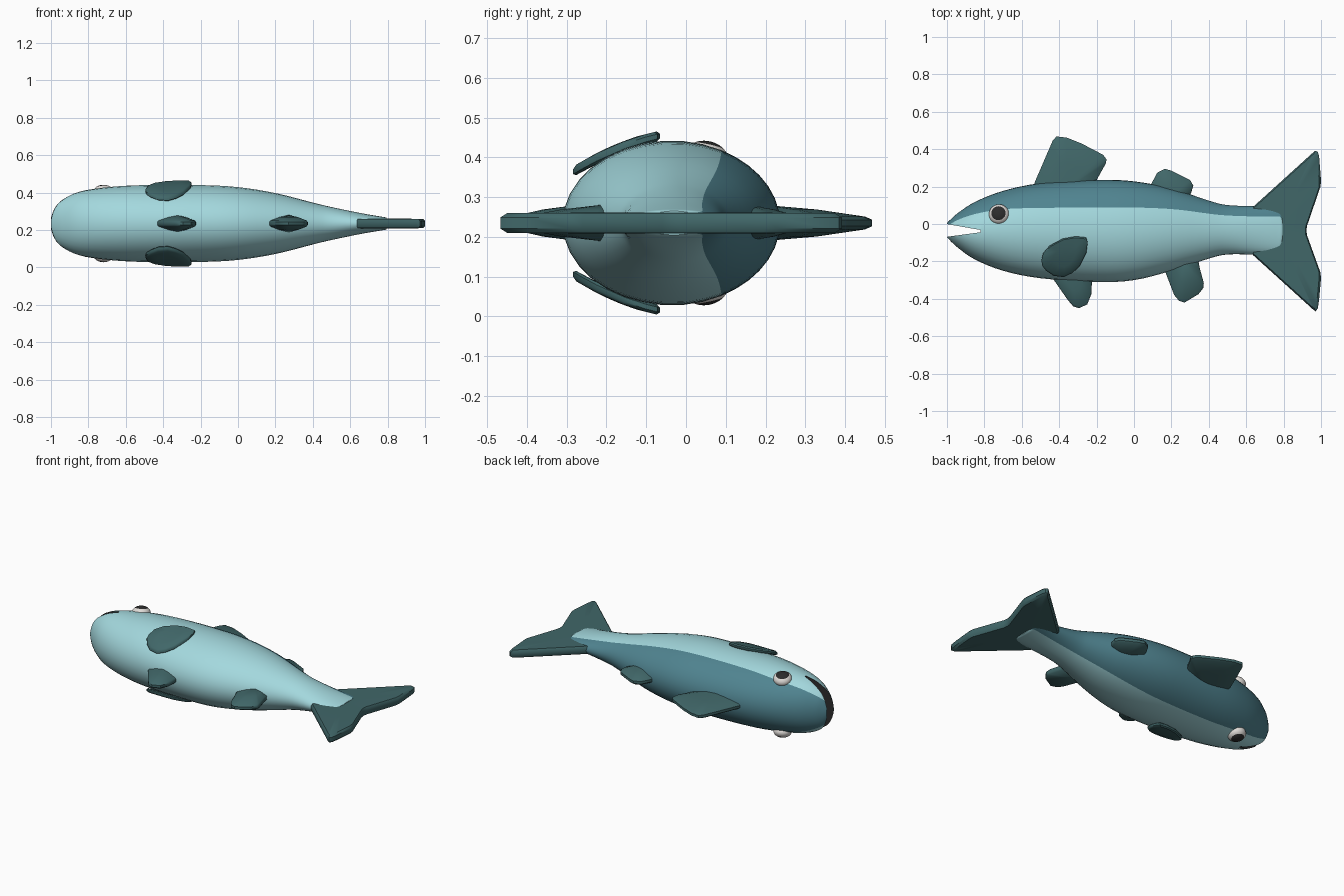
import bpy, bmesh, math
from mathutils import Vector, Matrix

if "Cube" in bpy.data.objects:
    bpy.data.objects.remove(bpy.data.objects["Cube"])

ZC = 0.235  # height of the fish's mid plane (it lies on its side)


def mat(name, rgb):
    m = bpy.data.materials.new(name)
    m.diffuse_color = (*rgb, 1)
    m.use_nodes = True
    m.node_tree.nodes["Principled BSDF"].inputs["Base Color"].default_value = m.diffuse_color
    return m


LIGHT = mat("pale_aqua", (0.37, 0.69, 0.73))
DARK = mat("deep_teal", (0.08, 0.23, 0.28))
FIN = mat("fin_teal", (0.052, 0.135, 0.14))
BLACK = mat("black", (0.025, 0.025, 0.025))
WHITE = mat("eye_white", (0.75, 0.72, 0.69))


def finish(bm, name, mats, angle=35):
    bmesh.ops.recalc_face_normals(bm, faces=bm.faces[:])
    me = bpy.data.meshes.new(name)
    bm.to_mesh(me)
    bm.free()
    ob = bpy.data.objects.new(name, me)
    bpy.context.collection.objects.link(ob)
    for m in mats:
        me.materials.append(m)
    smooth(ob, angle)
    return ob


def smooth(ob, angle):
    bpy.ops.object.select_all(action='DESELECT')
    ob.select_set(True)
    bpy.context.view_layer.objects.active = ob
    bpy.ops.object.shade_smooth_by_angle(angle=math.radians(angle))


def spline(pts, n):
    """Catmull-Rom through rows of any width."""
    out = []
    for i in range(len(pts) - 1):
        a, b, c, d = (pts[max(i - 1, 0)], pts[i], pts[i + 1], pts[min(i + 2, len(pts) - 1)])
        for k in range(n):
            t = k / n
            out.append([0.5 * (2 * q + (r - p) * t + (2 * p - 5 * q + 4 * r - s) * t * t
                               + (3 * q - p - 3 * r + s) * t ** 3)
                        for p, q, r, s in zip(a, b, c, d)])
    return out + [list(pts[-1])]


# Body: lofted ellipses (x, back, belly, half width, colour line as share of height)
stations = [
    (-1.0, 0.005, -0.07, 0.055, 0.5), (-0.98, 0.025, -0.092, 0.095, 0.58),
    (-0.94, 0.06, -0.128, 0.13, 0.6), (-0.85, 0.118, -0.19, 0.17, 0.58),
    (-0.70, 0.177, -0.25, 0.194, 0.54), (-0.50, 0.218, -0.29, 0.206, 0.48),
    (-0.20, 0.236, -0.31, 0.206, 0.46), (0.0, 0.228, -0.3, 0.195, 0.47),
    (0.20, 0.19, -0.25, 0.163, 0.5), (0.40, 0.125, -0.185, 0.112, 0.55),
    (0.50, 0.101, -0.163, 0.088, 0.58), (0.65, 0.096, -0.163, 0.057, 0.57),
    (0.76, 0.098, -0.16, 0.038, 0.56), (0.785, 0.088, -0.15, 0.034, 0.56),
    (0.795, 0.05, -0.11, 0.03, 0.56)]
UP, LOW = 14, 22
bm = bmesh.new()
rings = []
for x, top, bot, hz, s in spline(stations, 4):
    cy, hy, tb = (top + bot) / 2, (top - bot) / 2, math.asin(s)
    angs = [tb + (math.pi - 2 * tb) * i / UP for i in range(UP)]
    angs += [math.pi - tb + (math.pi + 2 * tb) * i / LOW for i in range(LOW)]
    rings.append([bm.verts.new((x, cy + hy * math.sin(a), ZC + hz * math.cos(a))) for a in angs])
N = UP + LOW
for r0, r1 in zip(rings, rings[1:]):
    for i in range(N):
        f = bm.faces.new((r0[i], r0[(i + 1) % N], r1[(i + 1) % N], r1[i]))
        f.material_index = 1 if i < UP else 0
bm.faces.new(rings[0])
bm.faces.new(rings[-1])
body = finish(bm, "body", [LIGHT, DARK, BLACK])

# Mouth: wedge cut through the nose, leaving dark faces
bm = bmesh.new()
wedge = [(-1.1, 0.017), (-0.82, -0.032), (-0.82, -0.044), (-1.1, -0.082)]
base = bm.faces.new([bm.verts.new((x, y, ZC - 0.4)) for x, y in wedge])
ext = bmesh.ops.extrude_face_region(bm, geom=[base])
bmesh.ops.translate(bm, vec=(0, 0, 0.8), verts=[v for v in ext["geom"] if isinstance(v, bmesh.types.BMVert)])
for f in bm.faces:
    f.material_index = 2
cutter = finish(bm, "mouth_cutter", [LIGHT, DARK, BLACK])
cutter.hide_render = True
mod = body.modifiers.new("mouth", 'BOOLEAN')
mod.operation = 'DIFFERENCE'
mod.solver = 'EXACT'
mod.object = cutter
bpy.context.view_layer.objects.active = body
bpy.ops.object.modifier_apply(modifier=mod.name)
bpy.data.objects.remove(cutter)
smooth(body, 35)


# Fins: outline fanned from a root point, thickness tapering through rings (scale, half thickness)
def fin(name, root, outline, prof, mid=lambda y: 0.0, side=1):
    bm = bmesh.new()
    root = Vector(root)
    skins, n = [], len(outline)
    for sg in (1, -1):
        loops = []
        for k, h in prof[:-1]:
            ps = [root.lerp(Vector(p), k) for p in outline]
            loops.append([bm.verts.new((p.x, p.y, ZC + side * (mid(p.y) + sg * h))) for p in ps])
        c = bm.verts.new((root.x, root.y, ZC + side * (mid(root.y) + sg * prof[-1][1])))
        for a, b in zip(loops, loops[1:]):
            for i in range(n):
                bm.faces.new((a[i], a[(i + 1) % n], b[(i + 1) % n], b[i]))
        for i in range(n):
            bm.faces.new((loops[-1][i], loops[-1][(i + 1) % n], c))
        skins.append(loops[0])
    a, b = skins
    for i in range(n):
        bm.faces.new((a[i], a[(i + 1) % n], b[(i + 1) % n], b[i]))
    return finish(bm, name, [FIN], 40)


taper = [(1, 0.008), (0.94, 0.016), (0.5, 0.034), (0, 0.046)]
fin("dorsal_fin", (-0.36, 0.19),
    [(-0.54, 0.18), (-0.53, 0.225), (-0.435, 0.445), (-0.415, 0.468), (-0.36, 0.462), (-0.28, 0.43),
     (-0.165, 0.37), (-0.147, 0.345), (-0.15, 0.325), (-0.2, 0.235), (-0.2, 0.18)], taper)
fin("rear_dorsal_fin", (0.2, 0.15),
    [(0.08, 0.15), (0.09, 0.21), (0.125, 0.275), (0.165, 0.295), (0.2, 0.285), (0.3, 0.235),
     (0.317, 0.205), (0.305, 0.165), (0.28, 0.12)], taper)
fin("pelvic_fin", (-0.33, -0.27),
    [(-0.44, -0.25), (-0.435, -0.29), (-0.355, -0.405), (-0.325, -0.44), (-0.295, -0.45),
     (-0.25, -0.43), (-0.228, -0.375), (-0.225, -0.31), (-0.23, -0.25)], taper)
fin("anal_fin", (0.27, -0.21),
    [(0.16, -0.19), (0.165, -0.25), (0.215, -0.38), (0.24, -0.41), (0.27, -0.42), (0.345, -0.375),
     (0.372, -0.34), (0.373, -0.315), (0.35, -0.23), (0.34, -0.17)], taper)
fin("tail_fin", (0.76, -0.035),
    [(0.635, -0.165), (0.955, -0.455), (0.972, -0.467), (0.983, -0.45), (0.99, -0.40), (1.0, -0.29),
     (0.997, -0.26), (0.925, -0.06), (0.922, -0.035), (0.925, -0.01), (0.997, 0.2), (1.0, 0.23),
     (0.99, 0.36), (0.983, 0.385), (0.97, 0.392), (0.955, 0.38), (0.635, 0.09)],
    [(1, 0.014), (0.96, 0.025), (0.5, 0.026), (0, 0.026)])

# Pectoral fins: plates hugging both flanks
pect = [(-0.495, -0.195), (-0.485, -0.155), (-0.45, -0.115), (-0.38, -0.078), (-0.31, -0.066),
        (-0.255, -0.072), (-0.248, -0.1), (-0.255, -0.155), (-0.29, -0.225), (-0.33, -0.262),
        (-0.375, -0.284), (-0.43, -0.277), (-0.47, -0.25), (-0.49, -0.225)]


def flank(y):
    d = y + 0.07
    return 0.218 + 0.22 * d - 0.92 * d * d


for side, label in ((1, "upper"), (-1, "lower")):
    fin("pectoral_fin_" + label, (-0.37, -0.175), pect,
        [(1, 0.006), (0.93, 0.013), (0.5, 0.014), (0, 0.014)], flank, side)

# Eyes: flattened balls with a dark pupil cap, one per flank
for side, label in ((1, "upper"), (-1, "lower")):
    bm = bmesh.new()
    bmesh.ops.create_uvsphere(bm, u_segments=28, v_segments=20, radius=1)
    for f in bm.faces:
        f.material_index = 1 if f.calc_center_median().z > math.cos(math.radians(45)) else 0
    normal = Vector((-0.1, 0.22, side))
    turn = normal.to_track_quat('Z', 'Y').to_matrix().to_4x4()
    place = Matrix.Translation((-0.722, 0.052, ZC + side * 0.168))
    bmesh.ops.transform(bm, matrix=place @ turn @ Matrix.Diagonal((0.054, 0.054, 0.038, 1)), verts=bm.verts[:])
    finish(bm, "eye_" + label, [WHITE, BLACK], 60)
